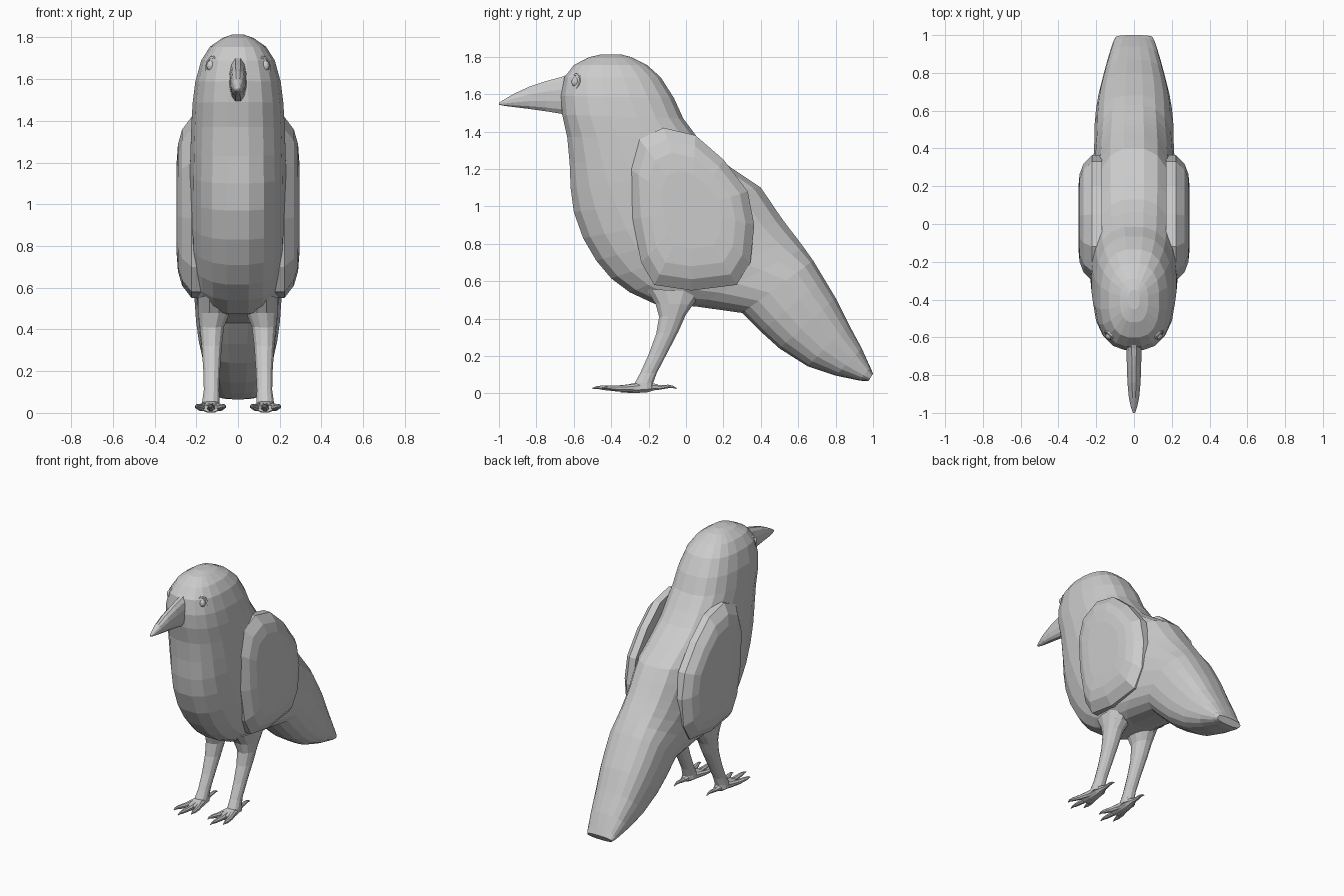
import bpy, bmesh, math
from mathutils import Matrix, Vector

grey = bpy.data.materials.new("plain grey")
grey.diffuse_color = (0.6, 0.6, 0.6, 1)


def finish(ob, mirror):
    ob.data.materials.append(grey)
    if mirror:
        ob.modifiers.new("mirror", 'MIRROR')


def loft(name, rings, mirror=False):
    """Skin a list of equal-length point rings and cap both ends."""
    bm = bmesh.new()
    vr = [[bm.verts.new(p) for p in r] for r in rings]
    n = len(vr[0])
    for a, b in zip(vr, vr[1:]):
        for i in range(n):
            j = (i + 1) % n
            bm.faces.new((a[i], a[j], b[j], b[i]))
    bm.faces.new(vr[0])
    bm.faces.new(vr[-1])
    bmesh.ops.recalc_face_normals(bm, faces=bm.faces)
    me = bpy.data.meshes.new(name)
    bm.to_mesh(me)
    bm.free()
    ob = bpy.data.objects.new(name, me)
    bpy.context.collection.objects.link(ob)
    finish(ob, mirror)
    return ob


def section(y0, z0, y1, z1, hw, x=0.0, n=20, power=2.5):
    """Rounded section between two profile points, half width hw along x."""
    pts = []
    for i in range(n):
        t = 2 * math.pi * (i + 0.5) / n
        c, s = math.cos(t), math.sin(t)
        u = math.copysign(abs(c) ** (2 / power), c)
        v = math.copysign(abs(s) ** (2 / power), s)
        k = (u + 1) / 2
        # keep the silhouette on the profile points
        k = min(max((k - 0.5) * 1.015 + 0.5, 0), 1)
        pts.append((x + v * hw, y0 + (y1 - y0) * k, z0 + (z1 - z0) * k))
    return pts


# Body: front/belly point, back point, half width, from crown to tail tip
body = [
    (-.45, 1.813, -.35, 1.813, .03), (-.52, 1.797, -.29, 1.797, .075),
    (-.60, 1.755, -.21, 1.757, .135), (-.65, 1.69, -.135, 1.69, .178),
    (-.668, 1.59, -.065, 1.58, .207), (-.662, 1.49, -.015, 1.47, .22),
    (-.635, 1.37, .06, 1.37, .226), (-.622, 1.23, .13, 1.29, .23),
    (-.617, 1.10, .25, 1.20, .233), (-.60, .97, .40, 1.10, .235),
    (-.55, .83, .455, 1.02, .235), (-.48, .71, .485, .975, .232),
    (-.40, .615, .52, .925, .228), (-.30, .54, .55, .885, .225),
    (-.16, .475, .585, .84, .22), (.05, .465, .63, .78, .213),
    (.30, .43, .68, .71, .21), (.40, .33, .74, .61, .203),
    (.50, .24, .80, .51, .19), (.65, .145, .87, .37, .165),
    (.80, .095, .94, .24, .137), (.93, .068, .985, .14, .112),
    (.975, .065, 1.0, .105, .098)]
loft("body", [section(*s) for s in body])

# Beak
beak = [(-.58, 1.50, -.58, 1.73, .044), (-.66, 1.492, -.66, 1.695, .042),
        (-.75, 1.507, -.75, 1.67, .039), (-.84, 1.52, -.84, 1.64, .036),
        (-.92, 1.53, -.92, 1.602, .028), (-.97, 1.537, -.97, 1.573, .017),
        (-1.0, 1.543, -1.0, 1.553, .006)]
loft("beak", [section(*s, n=12, power=2.2) for s in beak])

# Folded wings: one outline, shrunk as it rises from the body side
outline = [(-.30, 1.2), (-.25, 1.36), (-.12, 1.42), (.05, 1.38), (.2, 1.25),
           (.33, 1.08), (.365, .9), (.345, .7), (.27, .58), (.03, .55),
           (-.17, .58), (-.24, .7), (-.285, .93)]
layers = [(.17, 1.0), (.222, 1.0), (.268, .86), (.288, .70), (.295, .48)]
loft("wing", [[(x, .03 + (y - .03) * k, .98 + (z - .98) * k)
               for y, z in outline] for x, k in layers], mirror=True)

# Legs, flaring into the belly
leg = [(-.22, .56, .10, .54, .085, .11), (-.165, .48, .04, .475, .078, .115),
       (-.145, .41, .0, .42, .06, .125), (-.16, .32, -.04, .33, .05, .126),
       (-.20, .21, -.10, .215, .042, .126), (-.245, .11, -.155, .11, .038, .127),
       (-.275, .055, -.175, .055, .043, .13), (-.28, .025, -.17, .025, .045, .13)]
loft("leg", [section(*s, n=12, power=2.2) for s in leg], mirror=True)


# Feet: flat pad plus tapering clawed toes
def toe(name, stations):
    """Stations are x, y, z, half width, half height."""
    loft(name, [section(y, z - h, y, z + h, w, x, n=8, power=2)
                for x, y, z, w, h in stations], mirror=True)


toe("foot_pad", [(.13, -.15, .035, .018, .014), (.13, -.21, .033, .04, .03),
                 (.13, -.28, .028, .05, .028), (.13, -.35, .022, .045, .018)])
for name, dx, tip in (("inner_toe", -.058, -.44), ("middle_toe", 0, -.5),
                      ("outer_toe", .062, -.45)):
    x, span = .13, tip + .26
    toe(name, [(x + dx * .35, -.26, .03, .022, .024),
               (x + dx * .75, -.26 + span * .45, .026, .02, .017),
               (x + dx, -.26 + span * .75, .03, .015, .013),
               (x + dx * 1.08, -.26 + span * .9, .032, .008, .008),
               (x + dx * 1.08, tip, .027, .003, .003)])
toe("back_toe", [(.13, -.2, .035, .025, .022), (.13, -.14, .032, .016, .013),
                 (.13, -.095, .037, .012, .010), (.13, -.07, .035, .007, .007),
                 (.13, -.05, .026, .003, .003)])

# Eyes: raised oval lid with a ball inside, facing out and forward
normal = Vector((.72, -.65, .22)).normalized()
place = (Matrix.Translation((.128, -.59, 1.665))
         @ normal.to_track_quat('Z', 'Y').to_matrix().to_4x4()
         @ Matrix.Diagonal((.85, 1.15, 1, 1)))
bpy.ops.mesh.primitive_torus_add(major_segments=14, minor_segments=6,
                                 major_radius=.034, minor_radius=.009)
lid = bpy.context.object
lid.name = "eyelid"
bpy.ops.mesh.primitive_uv_sphere_add(segments=12, ring_count=8, radius=.024)
ball = bpy.context.object
ball.name = "eyeball"
for ob in (lid, ball):
    ob.data.transform(place)
    finish(ob, True)
